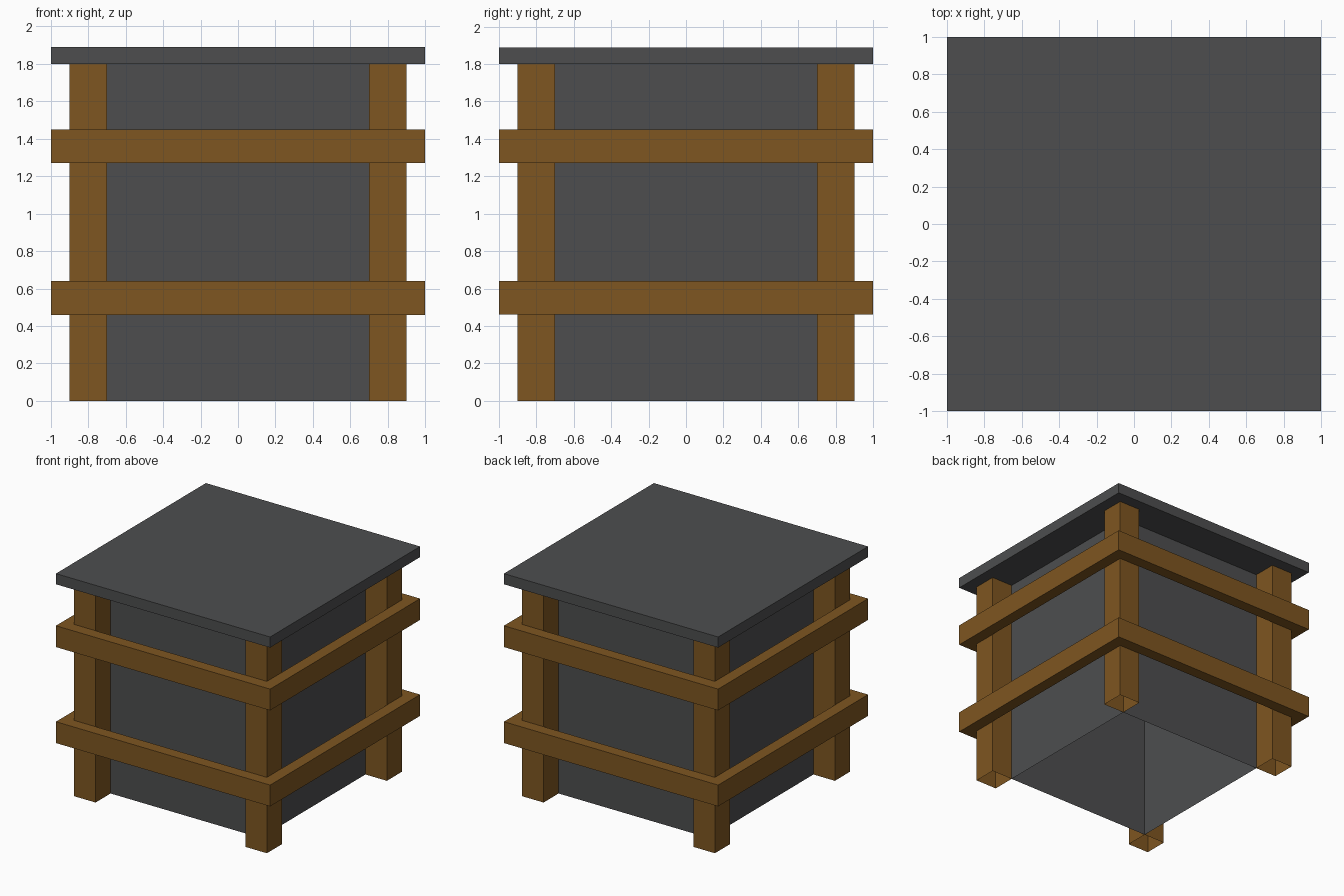
import bpy, bmesh

if "Cube" in bpy.data.objects:
    bpy.data.objects.remove(bpy.data.objects["Cube"])


def material(name, rgb):
    m = bpy.data.materials.new(name)
    m.diffuse_color = (*rgb, 1)
    m.use_nodes = True
    m.node_tree.nodes["Principled BSDF"].inputs["Base Color"].default_value = m.diffuse_color
    return m


WOOD = material("brown_wood", (0.21, 0.093, 0.015))
GREY = material("dark_grey", (0.075, 0.076, 0.078))


def add_object(name, bm, mat):
    bmesh.ops.recalc_face_normals(bm, faces=bm.faces)
    mesh = bpy.data.meshes.new(name)
    bm.to_mesh(mesh)
    bm.free()
    mesh.materials.append(mat)
    obj = bpy.data.objects.new(name, mesh)
    bpy.context.collection.objects.link(obj)
    return obj


def prism(name, x, y, half, z0, z1, mat, open_ends=False):
    """Square upright prism, optionally without its end caps."""
    bm = bmesh.new()
    bmesh.ops.create_cube(bm, size=1)
    if open_ends:
        caps = [f for f in bm.faces if abs(f.normal.z) > 0.5]
        bmesh.ops.delete(bm, geom=caps, context='FACES_ONLY')
    for v in bm.verts:
        v.co = (x + v.co.x * 2 * half, y + v.co.y * 2 * half,
                z0 + (v.co.z + 0.5) * (z1 - z0))
    # Point the side faces outward even when the ends are open
    obj = add_object(name, bm, mat)
    return obj


def band(name, outer, inner, z0, z1):
    """Square ring of boards with mitred corners."""
    bm = bmesh.new()
    corners = [(-1, -1), (1, -1), (1, 1), (-1, 1)]
    section = [(outer, z0), (outer, z1), (inner, z1), (inner, z0)]
    loops = [[bm.verts.new((sx * r, sy * r, z)) for r, z in section]
             for sx, sy in corners]
    for i in range(4):
        a, b = loops[i], loops[(i + 1) % 4]
        for j in range(4):
            k = (j + 1) % 4
            bm.faces.new((a[j], b[j], b[k], a[k]))
    return add_object(name, bm, WOOD)


# Bin body, open underneath
prism("body", 0, 0, 0.7, 0, 1.8, GREY, open_ends=True)

# Flat lid
prism("lid", 0, 0, 1.0, 1.8, 1.89, GREY)

# Corner posts, hollow at the ends
for sx, side in ((-1, "left"), (1, "right")):
    for sy, end in ((-1, "front"), (1, "back")):
        prism(f"{end}_{side}_post", sx * 0.8, sy * 0.8, 0.1, 0, 1.8, WOOD, open_ends=True)

# Horizontal boards wrapped around the posts
band("lower_band", 1.0, 0.9, 0.46, 0.64)
band("upper_band", 1.0, 0.9, 1.27, 1.45)
